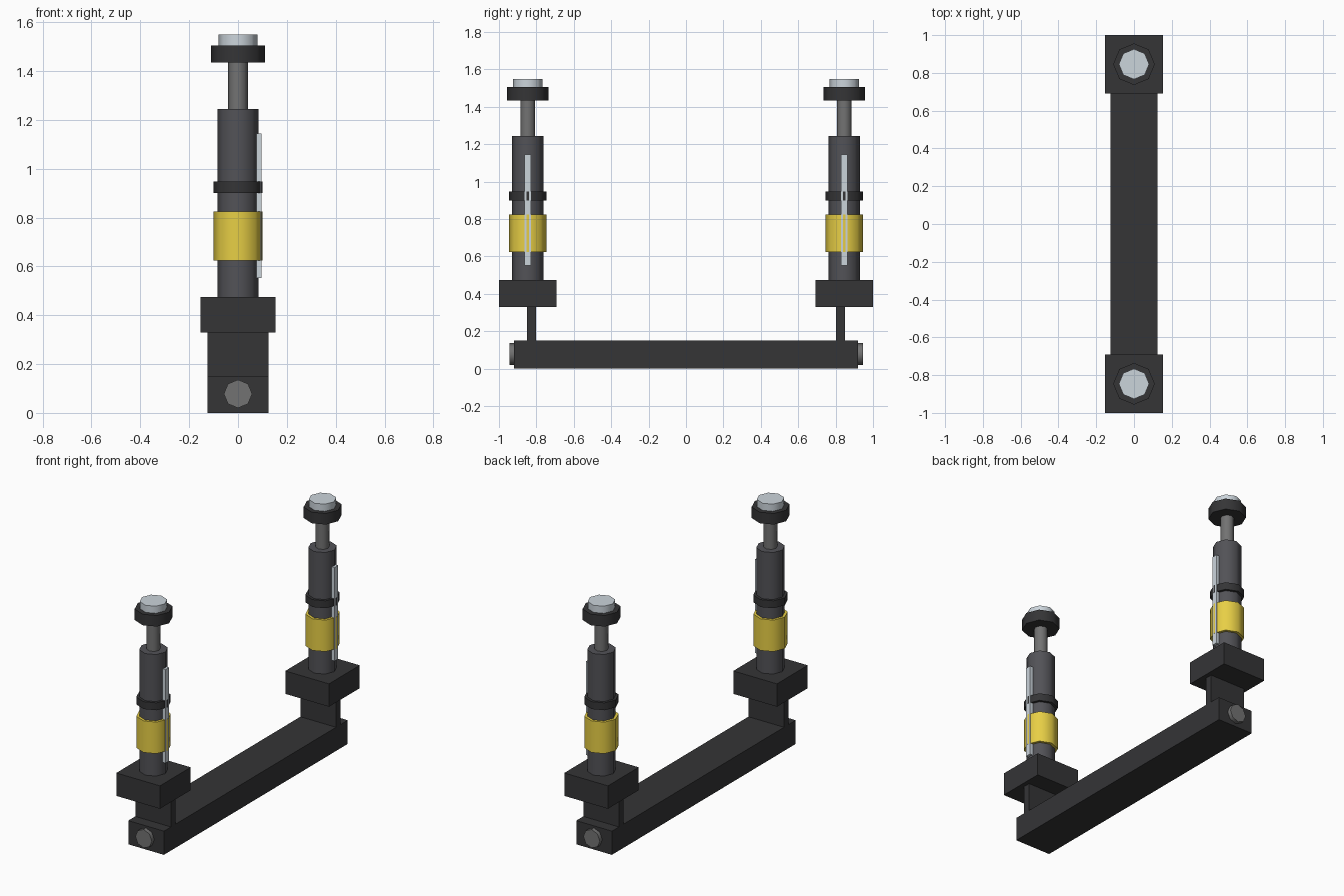
import bpy
import math

if "Cube" in bpy.data.objects:
    bpy.data.objects.remove(bpy.data.objects["Cube"])


def material(name, r, g, b):
    m = bpy.data.materials.new(name)
    m.diffuse_color = (r, g, b, 1)
    m.use_nodes = True
    m.node_tree.nodes["Principled BSDF"].inputs["Base Color"].default_value = m.diffuse_color
    return m


BLACK = material("black_plastic", 0.035, 0.035, 0.037)
CHARCOAL = material("charcoal_body", 0.085, 0.085, 0.095)
STEEL = material("dull_steel", 0.17, 0.17, 0.17)
SILVER = material("pale_silver", 0.60, 0.66, 0.71)
YELLOW = material("yellow_band", 0.80, 0.62, 0.06)


def box(name, x, y, z, mat):
    """Box from (min, max) ranges on each axis."""
    ranges = [sorted(r) for r in (x, y, z)]
    bpy.ops.mesh.primitive_cube_add(size=1, location=[(a + b) / 2 for a, b in ranges])
    ob = bpy.context.object
    ob.name = name
    ob.scale = [b - a for a, b in ranges]
    bpy.ops.object.transform_apply(location=False, rotation=False, scale=True)
    ob.data.materials.append(mat)
    return ob


def cylinder(name, radius, location, depth, mat, rotation=(0, 0, 0)):
    """Eight-sided cylinder with corners on the axes."""
    bpy.ops.mesh.primitive_cylinder_add(vertices=8, radius=radius, depth=depth,
                                        location=location, rotation=rotation)
    ob = bpy.context.object
    ob.name = name
    ob.data.materials.append(mat)
    bpy.ops.object.shade_smooth_by_angle(angle=math.radians(50))
    return ob


# Base bar joining the two posts
box("base_bar", (-0.125, 0.125), (-0.92, 0.92), (0, 0.15), BLACK)

POST_Y = 0.846
# Stacked round parts of a post: name, radius, bottom, top, material
STACK = [
    ("post_body", 0.083, 0.475, 1.245, CHARCOAL),
    ("colour_band", 0.10, 0.625, 0.825, YELLOW),
    ("stop_ring", 0.10, 0.90, 0.947, BLACK),
    ("piston_rod", 0.04, 1.245, 1.435, STEEL),
    ("top_collar", 0.11, 1.435, 1.505, BLACK),
    ("top_cap", 0.08, 1.505, 1.55, SILVER),
]

for side, label in ((-1, "front"), (1, "back")):
    # Bolt head on the end of the bar
    cylinder(f"{label}_bolt_head", 0.058, (0, side * 0.93, 0.078), 0.03, STEEL,
             (math.pi / 2, 0, 0))
    # Upright plate and mounting block
    box(f"{label}_neck_plate", (-0.125, 0.125), (side * 0.803, side * 0.85),
        (0.15, 0.33), BLACK)
    box(f"{label}_mount_block", (-0.153, 0.153), (side * 0.692, side * 1.0),
        (0.33, 0.475), BLACK)
    # Post
    for name, radius, low, high, mat in STACK:
        cylinder(f"{label}_{name}", radius, (0, side * POST_Y, (low + high) / 2),
                 high - low, mat)
    # Scale strip on the right side of the post
    box(f"{label}_scale_strip", (0.07, 0.097),
        (side * POST_Y - 0.018, side * POST_Y + 0.018), (0.552, 1.145), SILVER)
